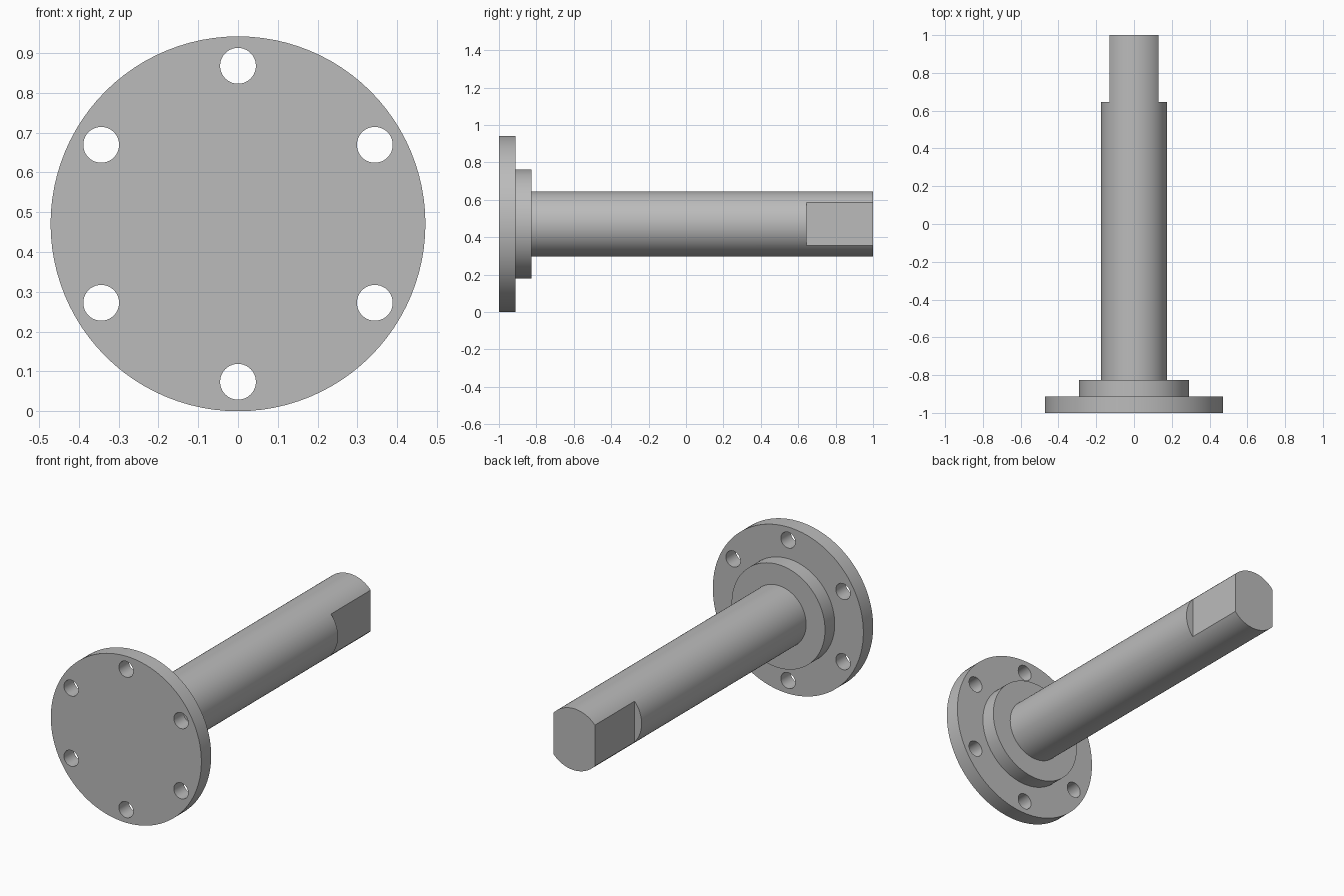
import bpy, bmesh
from math import pi, sin, cos, radians
from mathutils import Matrix, Vector

cube = bpy.data.objects.get("Cube")
if cube:
    bpy.data.objects.remove(cube, do_unlink=True)

AXIS_Z = 0.471            # height of the shaft axis
FLANGE_R, HUB_R, SHAFT_R = 0.471, 0.292, 0.174
FLANGE_BACK, HUB_BACK = -0.912, -0.825
HOLE_R, PITCH_R, HOLES = 0.045, 0.397, 6
FLAT_X, FLAT_START = 0.13, 0.645

steel = bpy.data.materials.new("grey steel")
steel.use_nodes = True
colour = (0.5, 0.5, 0.5, 1)
steel.diffuse_color = colour
steel.node_tree.nodes["Principled BSDF"].inputs["Base Color"].default_value = colour


def finish(name, bm):
    bmesh.ops.recalc_face_normals(bm, faces=bm.faces)
    mesh = bpy.data.meshes.new(name)
    bm.to_mesh(mesh)
    bm.free()
    mesh.materials.append(steel)
    obj = bpy.data.objects.new(name, mesh)
    bpy.context.collection.objects.link(obj)
    return obj


def lathe(name, profile, segments):
    """Revolve (radius, y) points about the shaft axis."""
    bm = bmesh.new()
    verts = [bm.verts.new((0, y, AXIS_Z + r)) for r, y in profile]
    edges = [bm.edges.new(pair) for pair in zip(verts, verts[1:])]
    bmesh.ops.spin(bm, geom=verts + edges, cent=(0, 0, AXIS_Z), axis=(0, 1, 0),
                   angle=2 * pi, steps=segments, use_duplicate=False)
    bmesh.ops.remove_doubles(bm, verts=bm.verts, dist=0.0001)
    # Merge the flat end fans into single faces
    for v in [v for v in bm.verts if Vector((v.co.x, v.co.z - AXIS_Z)).length < 0.0001]:
        bmesh.ops.dissolve_verts(bm, verts=[v])
    return finish(name, bm)


# Flange, raised hub and shaft turned as one solid
body = lathe("flanged_shaft", [
    (0, -1), (FLANGE_R, -1), (FLANGE_R, FLANGE_BACK), (HUB_R, FLANGE_BACK),
    (HUB_R, HUB_BACK), (SHAFT_R, HUB_BACK), (SHAFT_R, 1), (0, 1)], 96)

# Cutter for the ring of bolt holes
bm = bmesh.new()
for i in range(HOLES):
    a = radians(90) + i * 2 * pi / HOLES
    place = Matrix.Translation((PITCH_R * cos(a), -0.95, AXIS_Z + PITCH_R * sin(a)))
    bmesh.ops.create_cone(bm, cap_ends=True, segments=40, radius1=HOLE_R, radius2=HOLE_R,
                          depth=0.2, matrix=place @ Matrix.Rotation(pi / 2, 4, "X"))
hole_cutter = finish("bolt_hole_cutter", bm)

# Cutter for the two flats at the shaft end
bm = bmesh.new()
for side in (-1, 1):
    place = Matrix.Translation((side * (FLAT_X + 0.1), FLAT_START + 0.25, AXIS_Z))
    bmesh.ops.create_cube(bm, size=1, matrix=place @ Matrix.Diagonal((0.2, 0.5, 0.5, 1)))
flat_cutter = finish("shaft_flat_cutter", bm)

# Cut the body, then drop the cutters
bpy.ops.object.select_all(action="DESELECT")
body.select_set(True)
bpy.context.view_layer.objects.active = body
for cutter in (hole_cutter, flat_cutter):
    cutter.hide_render = True
    mod = body.modifiers.new(cutter.name, "BOOLEAN")
    mod.operation, mod.solver, mod.object = "DIFFERENCE", "EXACT", cutter
    bpy.ops.object.modifier_apply(modifier=mod.name)
    bpy.data.objects.remove(cutter, do_unlink=True)
bpy.ops.object.shade_smooth_by_angle(angle=radians(30))
